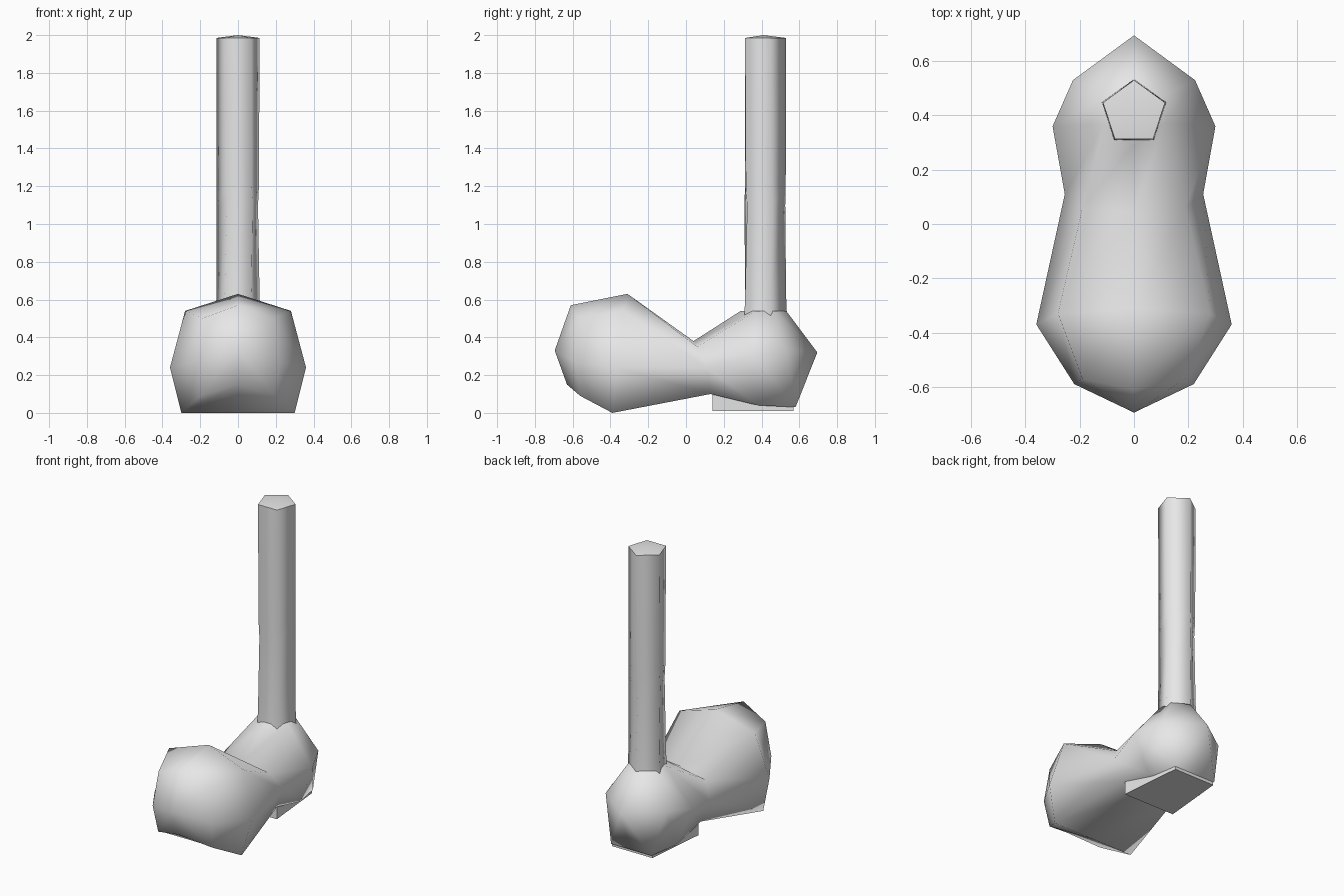
import bpy
import bmesh
import math
from mathutils import Vector

default_cube = bpy.data.objects.get("Cube")
if default_cube:
    bpy.data.objects.remove(default_cube, do_unlink=True)

grey = bpy.data.materials.new("plain grey")
grey.use_nodes = True
grey.diffuse_color = (0.8, 0.8, 0.8, 1)
grey.node_tree.nodes["Principled BSDF"].inputs["Base Color"].default_value = grey.diffuse_color


def loft(name, rings, start=None, end=None, sharp_angle=180):
    """Bridge closed rings of points and close the ends with a tip or a flat cap."""
    bm = bmesh.new()
    loops = [[bm.verts.new(point) for point in ring] for ring in rings]
    count = len(loops[0])
    for first, second in zip(loops, loops[1:]):
        for i in range(count):
            j = (i + 1) % count
            bm.faces.new((first[i], first[j], second[j], second[i]))
    for loop, tip in ((loops[0], start), (loops[-1], end)):
        if tip is None:
            bm.faces.new(loop)
        else:
            apex = bm.verts.new(tip)
            for i in range(count):
                bm.faces.new((loop[i], loop[(i + 1) % count], apex))
    bmesh.ops.recalc_face_normals(bm, faces=bm.faces)
    mesh = bpy.data.meshes.new(name)
    bm.to_mesh(mesh)
    bm.free()
    mesh.materials.append(grey)
    part = bpy.data.objects.new(name, mesh)
    bpy.context.collection.objects.link(part)
    bpy.ops.object.select_all(action="DESELECT")
    part.select_set(True)
    bpy.context.view_layer.objects.active = part
    bpy.ops.object.shade_smooth_by_angle(angle=math.radians(sharp_angle))
    return part


def mirrored(half):
    """Complete a half section that runs from top centre to bottom centre."""
    return half + [(-x, y, z) for x, y, z in half[-2:0:-1]]


# Two-lobed base: half sections from front to back
# (top centre, shoulder, side, lower corner, bottom centre)
front_face = [(0, -.61, .57), (.19, -.57, .5), (.22, -.59, .27), (.2, -.56, .09), (0, -.63, .15)]
front_lobe = [(0, -.31, .63), (.28, -.33, .54), (.36, -.37, .24), (.3, -.39, 0), (0, -.39, 0)]
waist = [(0, .04, .38), (.19, .06, .35), (.255, .11, .24), (.2, .13, .1), (0, .13, .1)]
rear_lobe = [(0, .29, .54), (.11, .37, .54), (.3, .36, .3), (.2, .38, .04), (0, .38, .04)]
rear_face = [(0, .53, .54), (.1, .47, .54), (.225, .53, .33), (.15, .58, .03), (0, .58, .03)]
sections = [front_face, front_lobe, waist, rear_lobe, rear_face]
loft("base", [mirrored(s) for s in sections], (0, -.695, .33), (0, .695, .32))


# Flat pad under the rear lobe
def pad_ring(z):
    return [(.19, .14, z), (.15, .57, z), (-.15, .57, z), (-.19, .14, z)]


loft("rear_pad", [pad_ring(.01), pad_ring(.12)], sharp_angle=30)


# Five-sided post with a shallow pointed top
def post_ring(z, radius, turn):
    centre = Vector((0, .41, z))
    angles = [math.radians(90 + turn + 72 * i) for i in range(5)]
    return [centre + Vector((math.cos(a), math.sin(a), 0)) * radius for a in angles]


post = [post_ring(.5, .125, 0), post_ring(.62, .12, 0),
        post_ring(1.1, .116, 6), post_ring(1.2, .118, 2), post_ring(1.985, .12, 0)]
loft("post", post, None, (0, .41, 2), sharp_angle=75)
